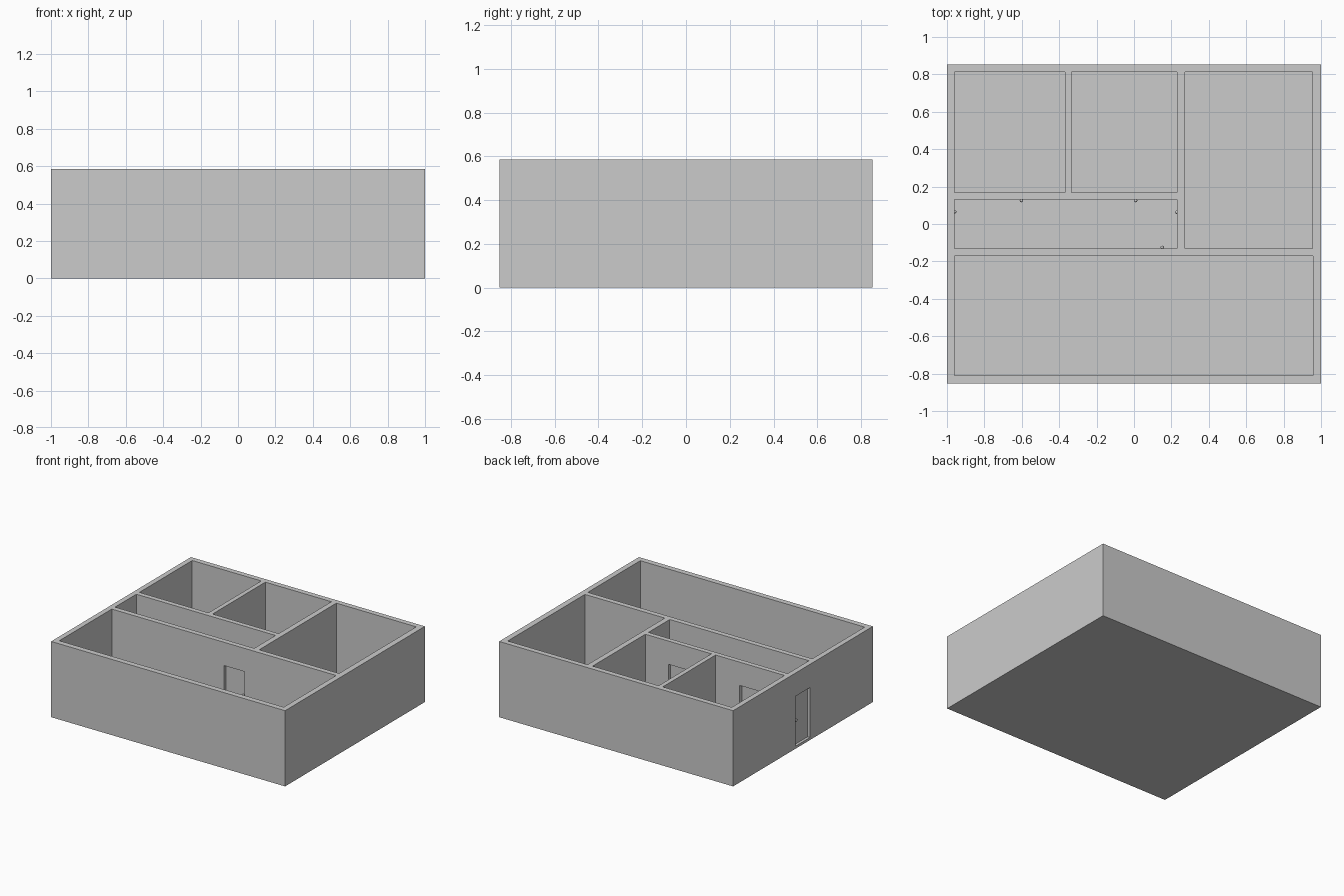
import bpy, math

if "Cube" in bpy.data.objects:
    bpy.data.objects.remove(bpy.data.objects["Cube"])

H = 0.585       # wall height
FLOOR = 0.02    # floor thickness
DOOR_TOP = 0.405
DOOR_W = 0.176


def box(name, x0, x1, y0, y1, z0, z1):
    bpy.ops.mesh.primitive_cube_add(size=1, location=((x0 + x1) / 2, (y0 + y1) / 2, (z0 + z1) / 2))
    o = bpy.context.object
    o.name = name
    o.scale = (x1 - x0, y1 - y0, z1 - z0)
    bpy.ops.object.transform_apply(location=True, rotation=False, scale=True)
    return o


def cut(target, cutter):
    mod = target.modifiers.new("cut", 'BOOLEAN')
    mod.operation = 'DIFFERENCE'
    mod.solver = 'EXACT'
    mod.object = cutter
    bpy.context.view_layer.objects.active = target
    bpy.ops.object.modifier_apply(modifier=mod.name)
    bpy.data.objects.remove(cutter, do_unlink=True)


# House shell: solid block with the rooms hollowed out above the floor
shell = box("house_walls", -1, 1, -0.853, 0.853, 0, H)
rooms = [
    (-0.96, -0.37, 0.168, 0.812),   # back left room
    (-0.335, 0.23, 0.168, 0.812),   # back middle room
    (0.272, 0.955, -0.13, 0.812),   # back right room
    (-0.96, 0.23, -0.13, 0.13),     # corridor
    (-0.96, 0.958, -0.17, -0.81),   # long front room
]
for x0, x1, y0, y1 in rooms:
    cut(shell, box("room_cutter", x0, x1, min(y0, y1), max(y0, y1), FLOOR, H + 0.1))


def door(name, axis, centre, w0, w1, p0, p1, knob_end):
    """Opening through a wall spanning w0..w1, door leaf spanning p0..p1.
    axis is the direction the wall faces."""
    a, b = centre - DOOR_W / 2, centre + DOOR_W / 2

    def oriented(n, d0, d1, z0, z1):
        if axis == 'x':
            return box(n, d0, d1, a, b, z0, z1)
        return box(n, a, b, d0, d1, z0, z1)

    cut(shell, oriented("door_cutter", w0 - 0.01, w1 + 0.01, FLOOR, DOOR_TOP))
    oriented(name, p0, p1, FLOOR, DOOR_TOP)

    # Round knob on both sides of the leaf
    side = centre + knob_end * (DOOR_W / 2 - 0.025)
    for face, s in ((p0, -1), (p1, 1)):
        d = face + s * 0.007
        loc = (d, side, 0.208) if axis == 'x' else (side, d, 0.208)
        bpy.ops.mesh.primitive_uv_sphere_add(segments=16, ring_count=8, radius=0.009, location=loc)
        bpy.context.object.name = name + "_knob"
        bpy.ops.object.shade_smooth()


# Entrance, corridor end and the doors along the corridor
door("entrance_door", 'x', 0.003, -1, -0.96, -0.98, -0.965, 1)
door("back_right_door", 'x', 0.0, 0.23, 0.272, 0.235, 0.247, 1)
door("back_left_door", 'y', -0.665, 0.13, 0.168, 0.132, 0.142, 1)
door("back_middle_door", 'y', -0.054, 0.13, 0.168, 0.132, 0.142, 1)
door("front_room_door", 'y', 0.088, -0.17, -0.13, -0.144, -0.132, 1)
